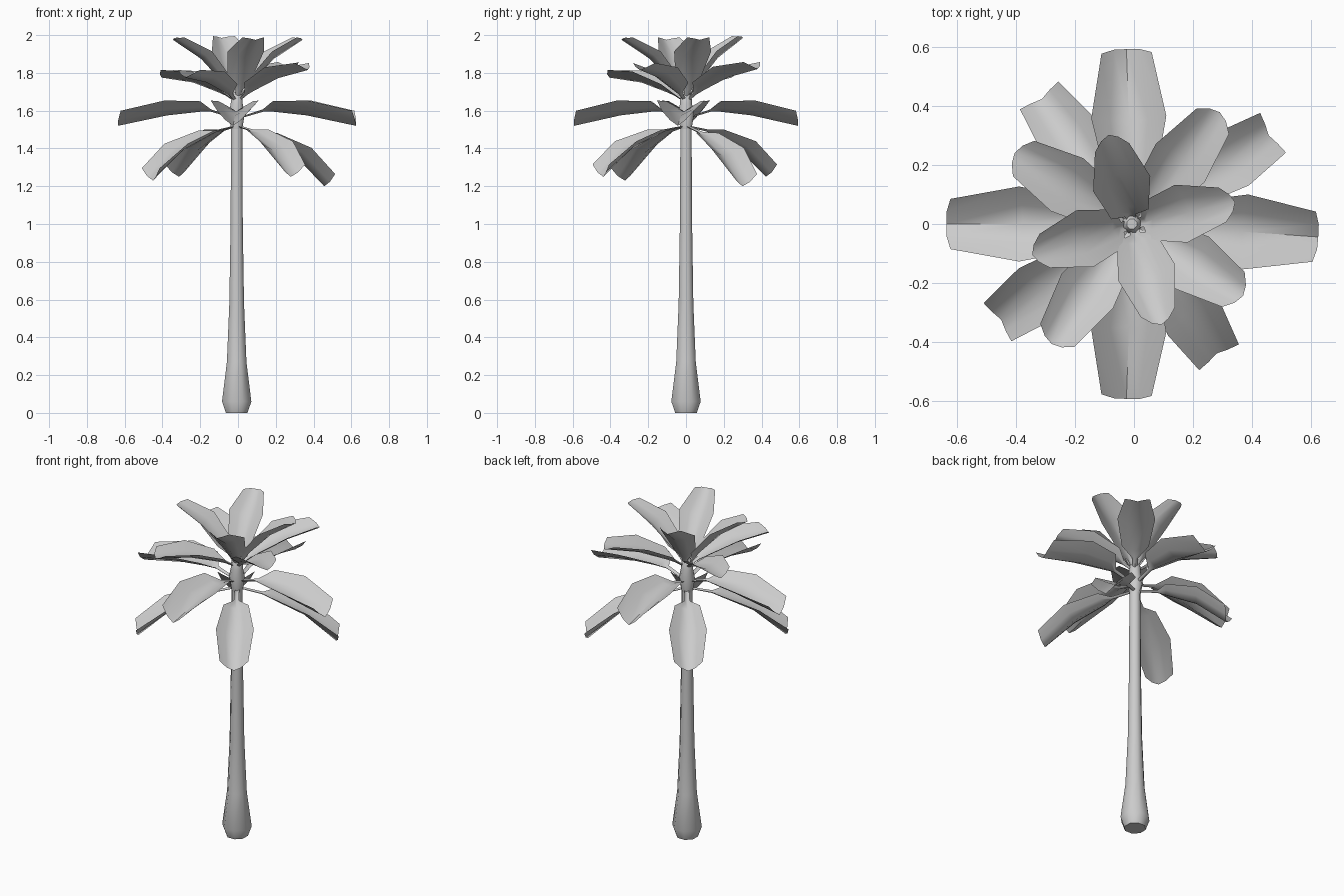
import bpy, bmesh, math
from mathutils import Vector

if "Cube" in bpy.data.objects:
    bpy.data.objects.remove(bpy.data.objects["Cube"])


def finish(name, bm, angle):
    mesh = bpy.data.meshes.new(name)
    bm.to_mesh(mesh)
    bm.free()
    ob = bpy.data.objects.new(name, mesh)
    bpy.context.collection.objects.link(ob)
    bpy.ops.object.select_all(action='DESELECT')
    ob.select_set(True)
    bpy.context.view_layer.objects.active = ob
    bpy.ops.object.shade_smooth_by_angle(angle=math.radians(angle))
    return ob


def lathe(name, profile, sides=8, cx=-0.007):
    bm = bmesh.new()
    rings = []
    for r, z in profile:
        rings.append([bm.verts.new((cx + r * math.cos((i + .5) * math.tau / sides),
                                    r * math.sin((i + .5) * math.tau / sides), z))
                      for i in range(sides)])
    for a, b in zip(rings, rings[1:]):
        for i in range(sides):
            j = (i + 1) % sides
            bm.faces.new((a[i], a[j], b[j], b[i]))
    bm.faces.new(rings[0][::-1])
    bm.faces.new(rings[-1])
    return finish(name, bm, 50)


def frond(name, azimuth, spine, z_tip=0.0, scale=1.0):
    """Channelled leaf: spine rows are (radius, height, half width, edge lift)."""
    bm = bmesh.new()
    az = math.radians(azimuth)
    out = Vector((math.cos(az), math.sin(az), 0))
    side = Vector((-math.sin(az), math.cos(az), 0))
    up = Vector((0, 0, 1))
    r_end = spine[-1][0]
    pts = [(r * scale, z + z_tip * r / r_end) for r, z, _, _ in spine]
    rows = []
    for k, (_, _, w, lift) in enumerate(spine):
        p, q = pts[max(k - 1, 0)], pts[min(k + 1, len(pts) - 1)]
        t = Vector((q[0] - p[0], q[1] - p[1])).normalized()
        back = 0.03 if k == len(spine) - 1 else 0.0   # rounded tip
        row = []
        for s in (-1, -0.5, 0, 0.5, 1):
            h = lift * abs(s) ** 1.3
            r = pts[k][0] - t.y * h - t.x * back * s * s
            z = pts[k][1] + t.x * h - t.y * back * s * s
            row.append(bm.verts.new(out * r + up * z + side * (w * s) + Vector((-0.005, 0, 0))))
        rows.append(row)
    for a, b in zip(rows, rows[1:]):
        for i in range(4):
            bm.faces.new((a[i], b[i], b[i + 1], a[i + 1]))
    return finish(name, bm, 60)


# Trunk with swollen foot
lathe("trunk", [(.062, 0), (.084, .06), (.056, .27), (.042, .58), (.035, 1.0), (.032, 1.52)])
# Crown bud where the leaf stalks meet
lathe("crown_bud", [(.028, 1.48), (.046, 1.58), (.034, 1.64), (.032, 1.68), (.018, 1.70)])

# Leaf tiers, lowest first: spine profile and (azimuth, tip height change, length factor)
tiers = {
    "drooping_leaf": (
        [(.02, 1.51, .012, .008), (.14, 1.48, .015, .01), (.19, 1.455, .07, .035),
         (.37, 1.365, .105, .055), (.55, 1.21, .08, .06)],
        [(33, -.01, 1), (126, .04, .95), (216, .02, 1), (303, .04, .95)]),
    "spreading_leaf": (
        [(.02, 1.56, .012, .008), (.14, 1.595, .015, .012), (.19, 1.595, .09, .055),
         (.37, 1.575, .127, .08), (.63, 1.52, .085, .075)],
        [(-4, 0, 1), (92, 0, .94), (180, 0, 1), (268, 0, .94)]),
    "raised_leaf": (
        [(.02, 1.65, .012, .008), (.07, 1.68, .016, .012), (.12, 1.70, .075, .045),
         (.28, 1.755, .105, .06), (.48, 1.785, .07, .045)],
        [(52, .035, 1), (149, -.01, .97), (236, -.01, 1.02), (327, .03, .93)]),
    "upright_leaf": (
        [(.01, 1.65, .014, .008), (.045, 1.70, .018, .012), (.07, 1.74, .065, .035),
         (.20, 1.875, .10, .05), (.355, 1.975, .06, .035)],
        [(12, 0, 1), (105, .01, .88), (197, 0, 1), (286, 0, 1)]),
}
for part, (spine, leaves) in tiers.items():
    for n, (azimuth, dz, scale) in enumerate(leaves, 1):
        frond(f"{part}_{n}", azimuth, spine, dz, scale)
